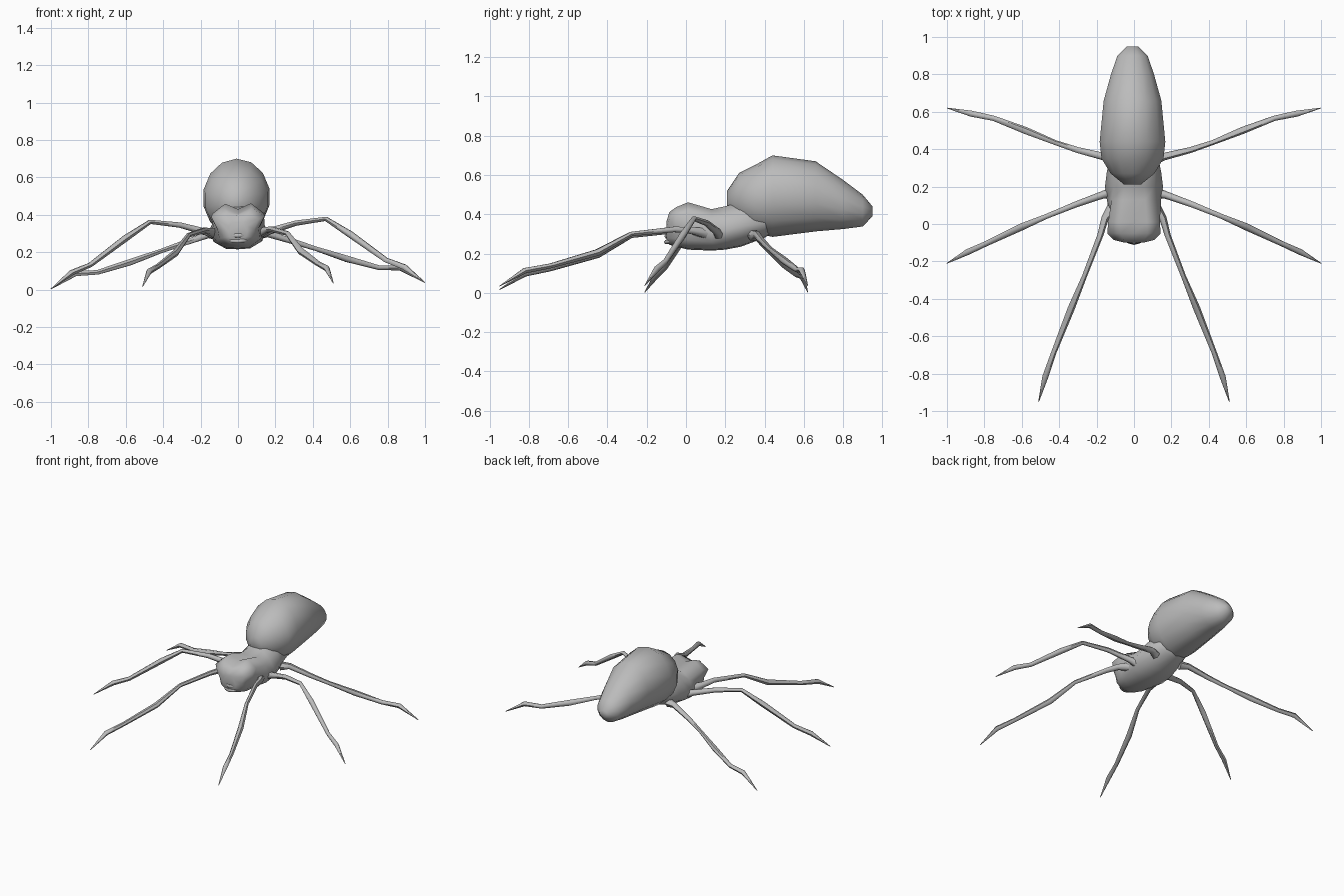
import bpy, bmesh, math
from mathutils import Vector

if "Cube" in bpy.data.objects:
    bpy.data.objects.remove(bpy.data.objects["Cube"])

grey = bpy.data.materials.new("plain grey")
grey.diffuse_color = (0.5, 0.5, 0.5, 1)
grey.use_nodes = True
grey.node_tree.nodes["Principled BSDF"].inputs["Base Color"].default_value = grey.diffuse_color
TILT = 0.017  # the whole body leans slightly to one side


def loft(name, rings, angle=60):
    """Skin a list of equal-length vertex rings and close both ends."""
    bm = bmesh.new()
    rows = [[bm.verts.new((p[0], p[1], p[2] + TILT * p[0])) for p in r] for r in rings]
    n = len(rows[0])
    for a, b in zip(rows, rows[1:]):
        for i in range(n):
            j = (i + 1) % n
            bm.faces.new((a[i], a[j], b[j], b[i]))
    bm.faces.new(rows[0])
    bm.faces.new(rows[-1])
    bmesh.ops.recalc_face_normals(bm, faces=bm.faces)
    me = bpy.data.meshes.new(name)
    bm.to_mesh(me)
    bm.free()
    me.materials.append(grey)
    ob = bpy.data.objects.new(name, me)
    bpy.context.collection.objects.link(ob)
    bpy.ops.object.select_all(action='DESELECT')
    ob.select_set(True)
    bpy.context.view_layer.objects.active = ob
    bpy.ops.object.shade_smooth_by_angle(angle=math.radians(angle))
    return ob


def tube(name, path, radii, sides=6):
    """Tube of varying thickness along a path."""
    pts = [Vector(p) for p in path]
    rings = []
    for k, p in enumerate(pts):
        d = (pts[min(k + 1, len(pts) - 1)] - pts[max(k - 1, 0)]).normalized()
        u = d.cross(Vector((0, 0, 1))).normalized()
        v = u.cross(d)
        rings.append([p + radii[k] * (u * math.cos(t) + v * math.sin(t))
                      for t in (math.tau * i / sides for i in range(sides))])
    return loft(name, rings)


# Abdomen: y, bottom, top, half width
ABDOMEN = [(.21, .42, .52, .045), (.27, .35, .61, .12), (.35, .305, .65, .17),
           (.44, .285, .70, .18), (.66, .313, .67, .158), (.80, .325, .575, .118),
           (.90, .338, .50, .083), (.95, .39, .44, .03)]
rings = []
for y, zb, zt, w in ABDOMEN:
    ring = []
    for i in range(14):
        t = math.tau * i / 14
        ring.append((-.008 + w * math.sin(t), y, (zb + zt) / 2 + (zt - zb) / 2 * math.cos(t)))
    rings.append(ring)
loft("abdomen", rings, 75)

# Head and thorax: y, bottom, top, upper/middle/lower half widths, crown groove depth
BODY = [(-.10, .265, .36, .05, .05, .045, 0), (-.085, .245, .41, .11, .085, .075, .015),
        (-.05, .235, .435, .143, .11, .10, .03), (.01, .22, .46, .138, .115, .12, .03),
        (.13, .215, .425, .12, .145, .13, .012), (.20, .22, .44, .11, .155, .13, 0),
        (.28, .235, .46, .11, .145, .12, 0), (.40, .28, .44, .09, .12, .09, 0),
        (.46, .32, .42, .04, .05, .04, 0)]
rings = []
for y, zb, zt, wu, wm, wl, groove in BODY:
    h = zt - zb
    half = [(.5 * wu, zt), (wu, zt - .22 * h), (wm, zt - .55 * h),
            (wl, zb + .2 * h), (.5 * wl, zb + .02 * h)]
    sec = [(0, zt - groove)] + half + [(0, zb)] + [(-x, z) for x, z in reversed(half)]
    rings.append([(x, y, z) for x, z in sec])
loft("head_and_thorax", rings, 75)

# Lips
for name, z, w, y0 in (("upper_lip", .288, .055, -.098), ("lower_lip", .258, .06, -.10)):
    path = [(w * s, y0 + .03 * s * s, z + .008 * s * s) for s in (-1, -.5, 0, .5, 1)]
    tube(name, path, [.004, .011, .012, .011, .004])

# Legs: joint positions on one side, mirrored to the other
LEGS = {
    "front_leg": [(.11, .10, .30), (.155, .03, .315), (.18, -.06, .32), (.265, -.28, .295),
                  (.335, -.45, .20), (.43, -.69, .13), (.475, -.82, .105), (.51, -.95, .025)],
    "middle_leg": [(.11, .17, .29), (.17, .155, .31), (.31, .105, .35), (.47, .04, .37),
                   (.60, -.015, .285), (.79, -.105, .145), (.89, -.15, .105), (1, -.21, .02)],
    "hind_leg": [(.10, .34, .29), (.16, .36, .295), (.30, .395, .25), (.42, .435, .21),
                 (.58, .50, .155), (.75, .565, .105), (.87, .59, .10), (1, .62, .02)],
}
RADII = [.03, .02, .016, .013, .019, .014, .016, .002]
for name, path in LEGS.items():
    for side, sx in (("right", 1), ("left", -1)):
        tube(f"{side}_{name}", [(sx * x, y, z) for x, y, z in path], RADII)
